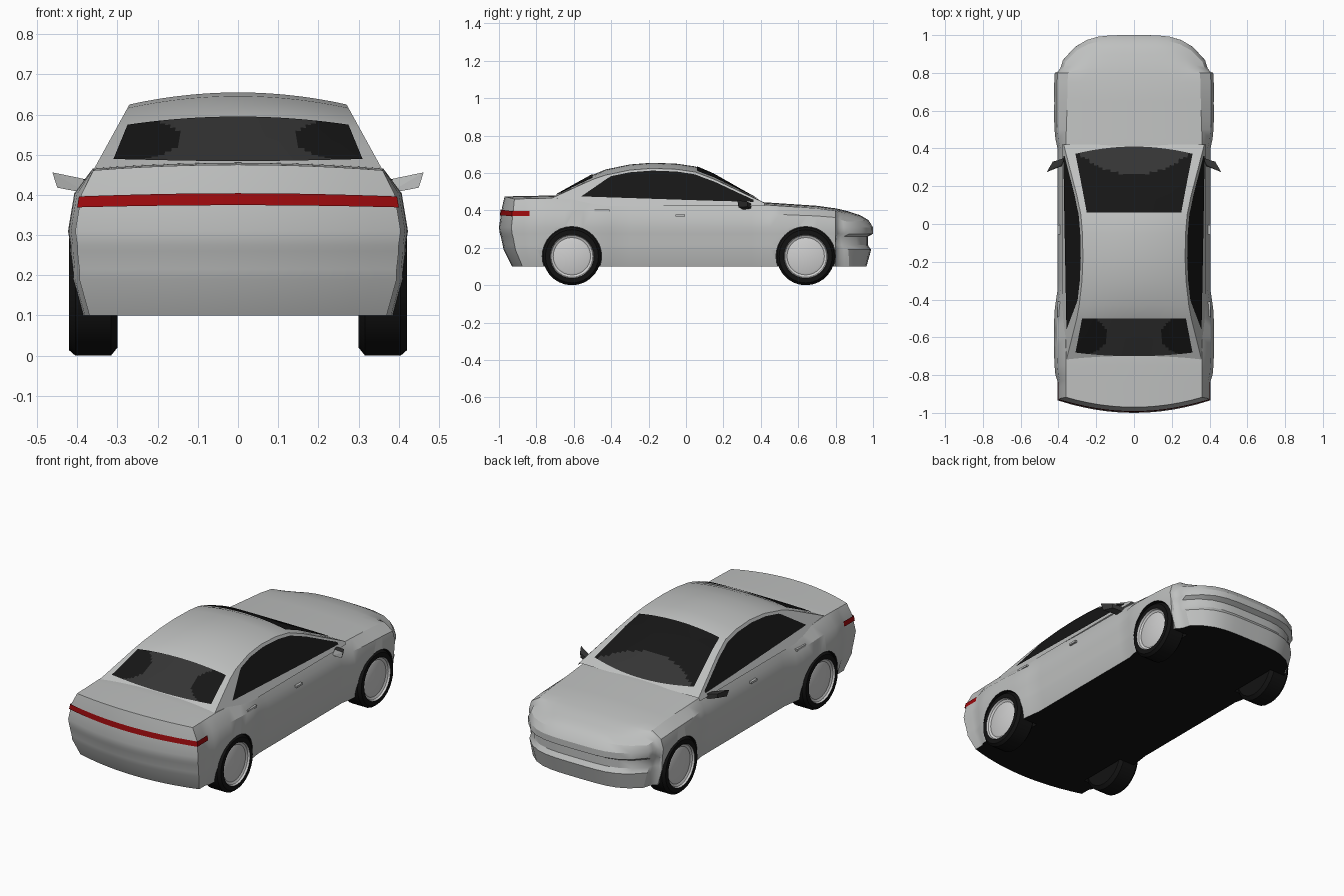
import bpy, bmesh, math
from mathutils import Vector, Matrix

if "Cube" in bpy.data.objects:
    bpy.data.objects.remove(bpy.data.objects["Cube"])


def material(name, r, g, b):
    m = bpy.data.materials.new(name)
    m.diffuse_color = (r, g, b, 1)
    m.use_nodes = True
    node = next(n for n in m.node_tree.nodes if n.type == 'BSDF_PRINCIPLED')
    node.inputs["Base Color"].default_value = (r, g, b, 1)
    return m


PAINT = material("silver_paint", .52, .53, .525)
BLACK = material("black_rubber", .006, .006, .006)
GLASS = material("dark_glass", .008, .008, .008)
TINT = material("grey_glass", .035, .035, .035)
RED = material("red_light", .33, .003, .004)
RIM = material("wheel_silver", .62, .62, .62)


def interp(x, pts):
    if x <= pts[0][0]:
        return pts[0][1]
    for (a, u), (b, v) in zip(pts, pts[1:]):
        if x <= b:
            return u + (v - u) * (x - a) / (b - a)
    return pts[-1][1]


def level(l, values):
    return interp(l, list(enumerate(values)))


def steps(a, b, n):
    return [a + (b - a) * i / n for i in range(n + 1)]


def grid(bm, us, vs, fn):
    rows = [[bm.verts.new(fn(u, v)) for v in vs] for u in us]
    for r, q in zip(rows, rows[1:]):
        for i in range(len(vs) - 1):
            bm.faces.new((r[i], r[i + 1], q[i + 1], q[i]))


def finish(bm, name, mats, rule=None, smooth=True):
    bmesh.ops.remove_doubles(bm, verts=bm.verts, dist=1e-5)
    bmesh.ops.recalc_face_normals(bm, faces=bm.faces)
    mid = sum((v.co for v in bm.verts), Vector()) / len(bm.verts)
    mid = mid * .6 + Vector((0, 0, .1))
    bm.normal_update()
    if sum(f.normal.dot(f.calc_center_median() - mid) * f.calc_area() for f in bm.faces) < 0:
        bmesh.ops.reverse_faces(bm, faces=bm.faces)
        bm.normal_update()
    if rule:
        for f in bm.faces:
            f.material_index = rule(f)
    mesh = bpy.data.meshes.new(name)
    bm.to_mesh(mesh)
    bm.free()
    for m in mats:
        mesh.materials.append(m)
    ob = bpy.data.objects.new(name, mesh)
    bpy.context.scene.collection.objects.link(ob)
    if smooth:
        shade(ob)
    return ob


def shade(ob):
    bpy.ops.object.select_all(action='DESELECT')
    ob.select_set(True)
    bpy.context.view_layer.objects.active = ob
    bpy.ops.object.shade_smooth_by_angle(angle=math.radians(28))


# Lower body: a box grid bent by width, height and end profiles
WHEELS = (-.61, .64)
DECK = [(-1, .475), (-.7, .48), (-.5, .465), (0, .45), (.4, .445), (.7, .425), (.88, .4), (1, .375)]
EDGE = [(-1, .36), (.3, .365), (.6, .355), (1, .345)]
SIDE = (.37, .395, .395, .4, .4, .405, .39)
NOSE = (.965, .99, .972, .972, 1, 1, .975, .93)
TAIL = (-.93, -.975, -.98, -.99, -.995, -1, -.985, -.97)


def body(s, y, l):
    bulge = max(max(0, 1 - (abs(y - w) / .24) ** 4) for w in WHEELS)
    w = level(l, [v + .018 * bulge for v in SIDE] + [interp(y, EDGE)])
    x = s * w * (1 - .07 * max(0, (y - .8) / .2))
    top = interp(y, DECK) - .014 * s * s
    z = level(l, (.1, .19, .215, .26, .275, .31, .31 + .6 * (top - .31), top))
    if y > .8:
        y = .8 + (y - .8) / .2 * (level(l, NOSE) - .17 * (x / .4) ** 4 - .8)
    elif y < -.8:
        y = -.8 + (y + .8) / .2 * (-level(l, TAIL) * -1 + .065 * (x / .4) ** 2 + .8) * -1
    return Vector((x, y, z))


bm = bmesh.new()
S, Y, L = steps(-1, 1, 12), steps(-1, 1, 40), range(8)
for e in (-1, 1):
    grid(bm, Y, L, lambda y, l: body(e, y, l))
    grid(bm, S, L, lambda s, l: body(s, e, l))
for l in (0, 7):
    grid(bm, S, Y, lambda s, y: body(s, y, l))
shell = finish(bm, "body", [PAINT, BLACK], lambda f: int(f.normal.z < -.9), False)

# Wheel arches cut out of the body
bm = bmesh.new()
for y in WHEELS:
    for side in (-1, 1):
        place = Matrix.Translation((side * .4, y, .155)) @ Matrix.Rotation(math.pi / 2, 4, 'Y')
        bmesh.ops.create_cone(bm, cap_ends=True, segments=32, radius1=.159, radius2=.159,
                              depth=.22, matrix=place)
cutter = finish(bm, "arch_cutter", [PAINT, BLACK], lambda f: 1, False)
cutter.hide_render = True
mod = shell.modifiers.new("arches", 'BOOLEAN')
mod.operation, mod.solver, mod.object = 'DIFFERENCE', 'EXACT', cutter
graph = bpy.context.evaluated_depsgraph_get()
cut_mesh = bpy.data.meshes.new_from_object(shell.evaluated_get(graph))
shell.modifiers.clear()
shell.data = cut_mesh
bpy.data.objects.remove(cutter)
shade(shell)

# Cabin: crowned roof strip with straight leaning sides
ROOF = [(-.72, .468), (-.6, .535), (-.5, .59), (-.43, .619), (-.3, .646), (-.18, .655),
        (-.05, .65), (.05, .635), (.15, .592), (.28, .518), (.42, .44)]


def crown(y):
    return .03 * min(1, max(0, (interp(y, ROOF) - .45) / .17))


def side_x(z):
    return .372 - (z - .44) * .55


def roof(x, y, lift=0):
    rail = interp(y, ROOF) - crown(y)
    return Vector((x, y, interp(y, ROOF) - crown(y) * (x / side_x(rail)) ** 2 + lift))


def rail_z(y):
    return interp(y, ROOF) - crown(y)


bm = bmesh.new()
ys = [p[0] for p in ROOF]
grid(bm, steps(-1, 1, 14), ys, lambda s, y: roof(s * side_x(rail_z(y)), y))
for e in (-1, 1):
    def wall(y, t):
        z = rail_z(y) + (.425 - rail_z(y)) * t
        return Vector((e * side_x(z), y, z))
    grid(bm, ys, (0, 1), wall)
finish(bm, "cabin", [PAINT])

# Front and rear screens laid just above the cabin surface
bm = bmesh.new()


def windscreen(s, t):
    x = s * (.25 + .06 * t)
    return roof(x, .06 + (.35 - .4 * x * x) * t, .005)


grid(bm, steps(-1, 1, 28), steps(0, 1, 24), windscreen)
finish(bm, "windscreen", [GLASS, TINT],
       lambda f: int(f.calc_center_median().y > .26 + 1.3 * f.calc_center_median().x ** 2))

bm = bmesh.new()


def rear_screen(s, t):
    x = s * (.275 + .035 * t)
    return roof(x, -.5 - (.2 - .2 * x * x) * t, .005)


def rear_tint(f):
    c = f.calc_center_median()
    return int(((abs(c.x) - .3) / .16) ** 2 + ((c.z - .54) / .055) ** 2 > 1)


grid(bm, steps(-1, 1, 40), steps(0, 1, 24), rear_screen)
finish(bm, "rear_screen", [GLASS, TINT], rear_tint)

# Parts that repeat on both sides
for e, label in ((1, "left"), (-1, "right")):
    # Side window
    def pane(y, t):
        low = interp(y, [(-.56, .475), (.1, .453), (.36, .446)])
        high = max(low, min(rail_z(y) - .012, .475 + (y + .56) * .69))
        z = low + (high - low) * t
        return Vector((e * (side_x(z) + .005), y, z))
    bm = bmesh.new()
    grid(bm, steps(-.56, .36, 46), steps(0, 1, 3), pane)
    finish(bm, label + "_side_window", [GLASS])

    # Door handles
    for part, y, z, length in (("rear", -.45, .4, .08), ("front", -.03, .372, .05)):
        bm = bmesh.new()
        place = Matrix.Translation((e * .397, y, z)) @ Matrix.Diagonal((.018, length, .011, 1))
        bmesh.ops.create_cube(bm, size=1, matrix=place)
        finish(bm, f"{label}_{part}_handle", [PAINT])

    # Door mirror
    bm = bmesh.new()
    for x, y, z in ((.385, .31, .44), (.462, .275, .456), (.45, .28, .418), (.372, .31, .403),
                    (.365, .35, .435), (.43, .33, .446), (.425, .33, .42), (.365, .35, .408)):
        bm.verts.new((e * x, y, z))
    bmesh.ops.convex_hull(bm, input=bm.verts)
    finish(bm, label + "_mirror", [TINT, PAINT], lambda f: int(f.normal.y < -.6), False)

    # Wheels: tyre and dished rim turned from one profile
    for part, y in zip(("rear", "front"), WHEELS):
        profile = [(0, .3), (.135, .3), (.155, .316), (.155, .405), (.142, .42), (.117, .42),
                   (.112, .41), (.1, .404), (.09, .408), (0, .412)]
        bm = bmesh.new()

        def turn(a, i):
            r, x = profile[i]
            return Vector((e * x, y + r * math.cos(a), .155 + r * math.sin(a)))

        def is_rim(f):
            c = f.calc_center_median()
            return int(abs(c.x) > .39 and math.hypot(c.y - y, c.z - .155) < .116)
        grid(bm, steps(0, math.tau, 28), range(len(profile)), turn)
        finish(bm, f"{label}_{part}_wheel", [BLACK, RIM], is_rim)

# Rear light bar wrapping round both corners
bm = bmesh.new()
path = [(-1, y) for y in steps(-.86, -1, 3)] + [(s, -1) for s in steps(-1, 1, 16)[1:]]
path += [(1, y) for y in steps(-1, -.86, 3)[1:]]


def light(i, l):
    s, y = path[i]
    p = body(s, y, l)
    out = Vector((s * abs(s) ** 6, -1 if y == -1 else 0, 0))
    return p + out * .005


grid(bm, range(len(path)), (5.65, 5.95), light)
finish(bm, "rear_light_bar", [RED])
